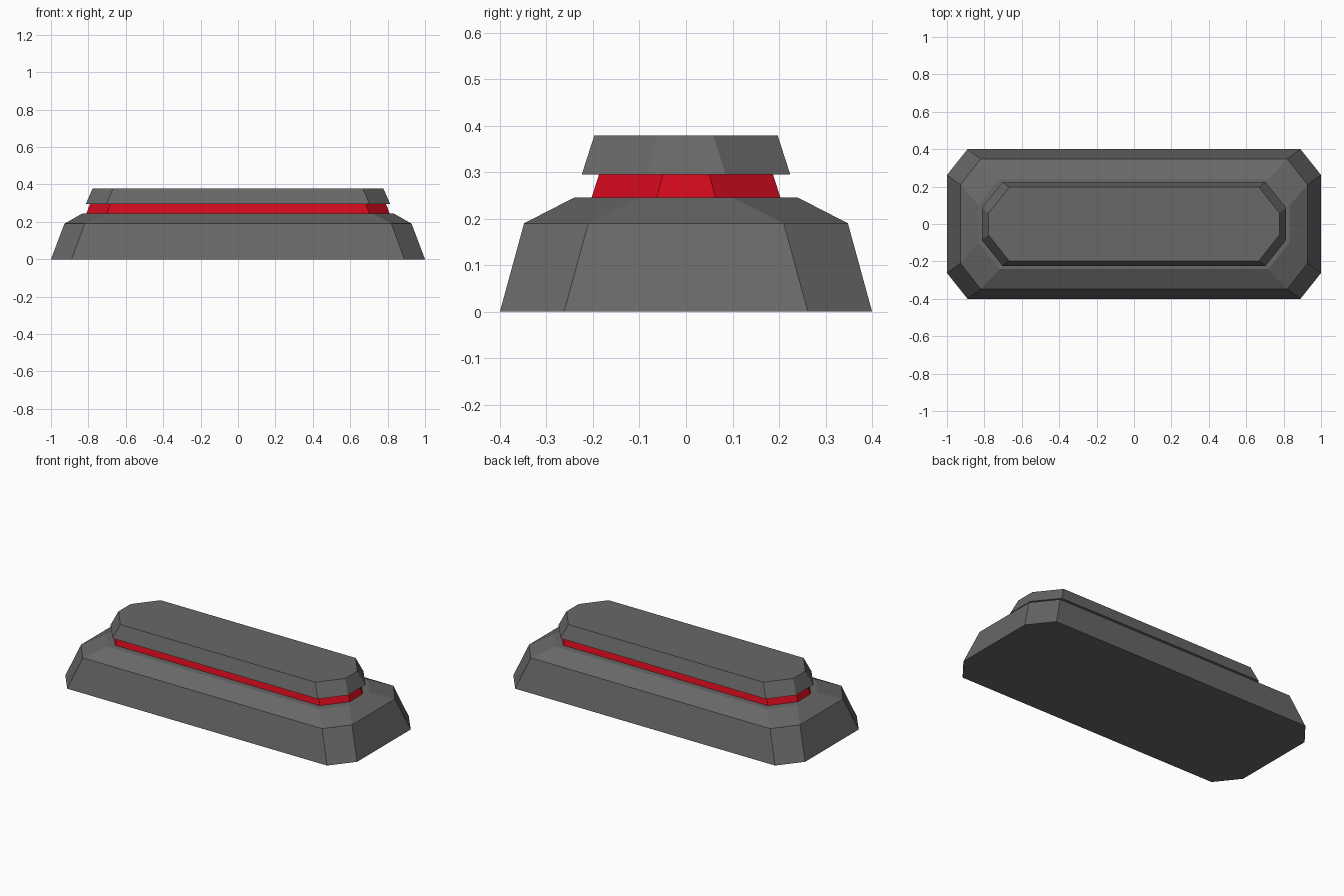
import bpy, bmesh

if "Cube" in bpy.data.objects:
    bpy.data.objects.remove(bpy.data.objects["Cube"])


def material(name, color):
    mat = bpy.data.materials.new(name)
    mat.diffuse_color = color
    mat.use_nodes = True
    mat.node_tree.nodes["Principled BSDF"].inputs["Base Color"].default_value = mat.diffuse_color
    return mat


def octagon(x, y, cx, cy):
    """Chamfered rectangle: half sizes x, y; chamfer starts at (cx, y) and (x, cy)."""
    return [(x, -cy), (x, cy), (cx, y), (-cx, y),
            (-x, cy), (-x, -cy), (-cx, -y), (cx, -y)]


def loft(name, levels, mat):
    """Closed flat-faced solid through octagons given as (z, x, y, cx, cy)."""
    bm = bmesh.new()
    rings = [[bm.verts.new((px, py, z)) for px, py in octagon(*dims)]
             for z, *dims in levels]
    for lower, upper in zip(rings, rings[1:]):
        for i in range(8):
            j = (i + 1) % 8
            bm.faces.new((lower[i], lower[j], upper[j], upper[i]))
    bm.faces.new(rings[0][::-1])
    bm.faces.new(rings[-1])
    mesh = bpy.data.meshes.new(name)
    bm.to_mesh(mesh)
    bm.free()
    mesh.materials.append(mat)
    obj = bpy.data.objects.new(name, mesh)
    bpy.context.collection.objects.link(obj)
    return obj


dark_grey = material("dark_grey", (0.138, 0.138, 0.138, 1.0))
red = material("red", (0.61, 0.003, 0.012, 1.0))

# Stepped base with sloped shoulder
loft("base", [(0.0, 1.0, 0.4, 0.89, 0.262),
              (0.19, 0.928, 0.348, 0.82, 0.21),
              (0.245, 0.832, 0.241, 0.718, 0.10)], dark_grey)

# Recessed red band
loft("red_band", [(0.245, 0.81, 0.203, 0.70, 0.063),
                  (0.295, 0.792, 0.187, 0.685, 0.05)], red)

# Overhanging top cap
loft("top_cap", [(0.295, 0.814, 0.224, 0.703, 0.085),
                 (0.379, 0.777, 0.197, 0.668, 0.059)], dark_grey)
